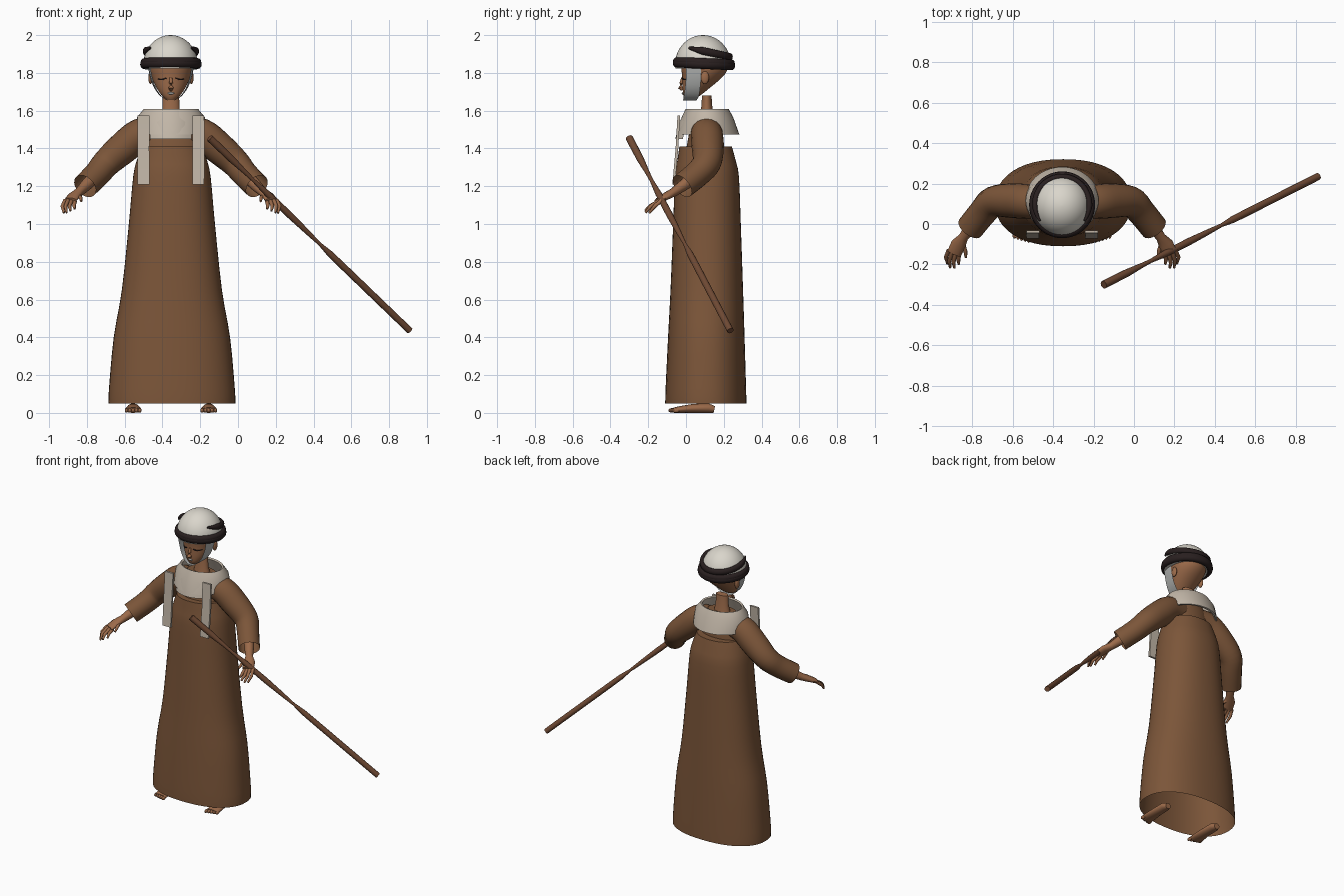
import bpy, bmesh, math
from mathutils import Vector

if "Cube" in bpy.data.objects:
    bpy.data.objects.remove(bpy.data.objects["Cube"])

CX = -0.355  # figure centre line


def material(name, r, g, b):
    m = bpy.data.materials.new(name)
    m.diffuse_color = (r, g, b, 1)
    m.use_nodes = True
    m.node_tree.nodes["Principled BSDF"].inputs["Base Color"].default_value = m.diffuse_color
    return m


ROBE = material("brown cloth", 0.20, 0.092, 0.041)
SKIN = material("skin", 0.33, 0.145, 0.068)
CAP = material("white cloth", 0.70, 0.67, 0.60)
COLLAR = material("cream cloth", 0.54, 0.47, 0.39)
BAND = material("dark cord", 0.022, 0.014, 0.014)
WOOD = material("wood", 0.16, 0.068, 0.034)
CHIN = material("grey cloth", 0.46, 0.47, 0.46)


def finish(name, bm, mat, angle=50):
    bmesh.ops.recalc_face_normals(bm, faces=bm.faces)
    me = bpy.data.meshes.new(name)
    bm.to_mesh(me)
    bm.free()
    ob = bpy.data.objects.new(name, me)
    bpy.context.collection.objects.link(ob)
    me.materials.append(mat)
    bpy.ops.object.select_all(action='DESELECT')
    ob.select_set(True)
    bpy.context.view_layer.objects.active = ob
    bpy.ops.object.shade_smooth_by_angle(angle=math.radians(angle))
    return ob


def loft(name, rings, mat, caps=(True, True), loop=False, closed=True, angle=50):
    """Skin a list of rings; loop joins last ring to first."""
    bm = bmesh.new()
    vs = [[bm.verts.new(p) for p in r] for r in rings]
    n = len(vs[0])
    pairs = list(zip(vs, vs[1:])) + ([(vs[-1], vs[0])] if loop else [])
    for a, b in pairs:
        for i in range(n if closed else n - 1):
            j = (i + 1) % n
            bm.faces.new((a[i], a[j], b[j], b[i]))
    if not loop:
        if caps[0]:
            bm.faces.new(vs[0])
        if caps[1]:
            bm.faces.new(vs[-1])
    return finish(name, bm, mat, angle)


def oval(cx, y0, y1, z, rx, n=40, p=2.0):
    """Super-ellipse ring between two depths."""
    cy, ry, out = (y0 + y1) / 2, (y1 - y0) / 2, []
    for i in range(n):
        a = 2 * math.pi * i / n
        c, s = math.cos(a), math.sin(a)
        out.append((cx + rx * math.copysign(abs(c) ** (2 / p), c),
                    cy + ry * math.copysign(abs(s) ** (2 / p), s), z))
    return out


def tube(name, path, radii, mat, n=16, loop=False, caps=(True, True)):
    """Sweep an oval section (side radius, upright radius) along a path."""
    pts = [Vector(p) for p in path]
    rings, m = [], len(pts)
    for i, p in enumerate(pts):
        a = pts[(i - 1) % m] if loop else pts[max(i - 1, 0)]
        b = pts[(i + 1) % m] if loop else pts[min(i + 1, m - 1)]
        t = (b - a).normalized()
        u = t.cross(Vector((0, 0, 1))).normalized()
        v = u.cross(t)
        r = radii[i] if isinstance(radii, list) else radii
        ru, rv = r if isinstance(r, tuple) else (r, r)
        rings.append([p + u * ru * math.cos(k * math.tau / n) + v * rv * math.sin(k * math.tau / n)
                      for k in range(n)])
    return loft(name, rings, mat, caps, loop)


def smooth_path(pts, steps=5):
    """Catmull-Rom resampling of tuples."""
    out = []
    for i in range(len(pts) - 1):
        a, b, c, d = (pts[max(i - 1, 0)], pts[i], pts[i + 1], pts[min(i + 2, len(pts) - 1)])
        for k in range(steps):
            t = k / steps
            out.append(tuple(0.5 * (2 * q + (r - p) * t + (2 * p - 5 * q + 4 * r - s) * t * t
                                    + (3 * q - p - 3 * r + s) * t ** 3)
                             for p, q, r, s in zip(a, b, c, d)))
    return out + [pts[-1]]


def ball(name, loc, size, mat):
    bm = bmesh.new()
    bmesh.ops.create_uvsphere(bm, u_segments=20, v_segments=12, radius=1)
    for v in bm.verts:
        v.co = Vector(loc) + Vector(a * b for a, b in zip(v.co, size))
    return finish(name, bm, mat)


# Long robe, open at the hem: height, front depth, back depth, half width
robe = [(0.05, -0.11, 0.32, 0.336), (0.13, -0.108, 0.318, 0.333), (0.40, -0.095, 0.31, 0.308),
        (0.65, -0.082, 0.302, 0.265), (1.0, -0.068, 0.29, 0.228), (1.25, -0.058, 0.28, 0.205),
        (1.34, -0.045, 0.262, 0.185), (1.41, -0.035, 0.243, 0.160)]
loft("robe", [oval(CX + 0.005, a, b, z, r, 48, 2.25) for z, a, b, r in smooth_path(robe, 3)],
     ROBE, (False, True))

# Chest between robe and collar
loft("chest", [oval(CX, 0.0, 0.20, 1.39, 0.16), oval(CX, 0.02, 0.19, 1.50, 0.15),
               oval(CX, 0.05, 0.17, 1.57, 0.10)], ROBE)

# Flared collar with a bib in front
loft("collar", [oval(CX, 0.0, 0.225, 1.61, 0.143), oval(CX, -0.02, 0.25, 1.565, 0.180),
                oval(CX, -0.05, 0.282, 1.475, 0.185), oval(CX, -0.04, 0.268, 1.475, 0.175),
                oval(CX, 0.012, 0.212, 1.605, 0.132)], COLLAR, loop=True)
bib = [[(CX + w * k / 6, y + 0.04 * (k / 6) ** 2, z) for k in range(-6, 7)]
       for z, y, w in ((1.61, -0.002, 0.10), (1.54, -0.034, 0.11), (1.45, -0.057, 0.11))]
loft("collar_bib", bib, COLLAR, (False, False), closed=False)

# Neck
loft("neck", [oval(CX, 0.07, 0.15, 1.55, 0.06), oval(CX, 0.08, 0.14, 1.61, 0.046),
              oval(CX, 0.085, 0.135, 1.68, 0.043)], SKIN)

# Arms, hands, feet and hanging straps, mirrored
for s, side in ((-1, "right"), (1, "left")):
    def P(x, y, z):
        return (CX + s * x, y, z)

    arm = [(0.06, 0.105, 1.485, 0.075), (0.16, 0.11, 1.475, 0.085), (0.25, 0.115, 1.405, 0.085),
           (0.34, 0.11, 1.325, 0.076), (0.39, 0.06, 1.265, 0.070), (0.455, -0.02, 1.20, 0.068)]
    arm = smooth_path(arm, 4)
    tube(side + "_sleeve", [P(*a[:3]) for a in arm], [a[3] for a in arm], ROBE, 20,
         caps=(True, False))
    tube(side + "_hand", [P(0.41, 0.04, 1.245), P(0.455, -0.02, 1.20), P(0.487, -0.065, 1.168),
                          P(0.512, -0.10, 1.15), P(0.533, -0.145, 1.125)],
         [0.035, 0.030, 0.024, (0.037, 0.02), (0.036, 0.015)], SKIN, 12)
    fingers = [((0.56, -0.13, 1.125), (0.575, -0.165, 1.095), (0.567, -0.195, 1.058)),
               ((0.545, -0.14, 1.125), (0.558, -0.185, 1.095), (0.553, -0.215, 1.06)),
               ((0.527, -0.145, 1.12), (0.537, -0.19, 1.095), (0.532, -0.217, 1.07)),
               ((0.508, -0.14, 1.12), (0.513, -0.178, 1.10), (0.51, -0.198, 1.08)),
               ((0.492, -0.09, 1.15), (0.478, -0.135, 1.14), (0.475, -0.165, 1.12))]
    for i, f in enumerate(fingers):
        tube(f"{side}_finger_{i + 1}", [P(*q) for q in f], [0.011, 0.010, 0.006], SKIN, 8)
    foot = [(0.15, 0.02, 0.018), (0.12, 0.034, 0.025), (0.04, 0.036, 0.024),
            (-0.03, 0.044, 0.018), (-0.065, 0.044, 0.014)]
    tube(side + "_foot", [P(0.2, y, h) for y, w, h in foot], [(w, h) for y, w, h in foot], SKIN)
    for i in range(5):
        ball(f"{side}_toe_{i + 1}", P(0.165 + 0.0175 * i, -0.073 + 0.005 * i, 0.013),
             (0.0095, 0.02, 0.012), SKIN)
    strap = [(1.575, -0.045, 0.142, -0.01), (1.40, -0.055, 0.144, -0.012), (1.21, -0.072, 0.142, -0.012)]
    loft(side + "_strap", [[P(x - 0.029, y, z), P(x + 0.034, y, z),
                            P(x + 0.034, y + 0.014, z), P(x - 0.029, y + 0.014, z)]
                           for z, y, x, _ in strap], COLLAR, angle=30)
    # Ear and closed eye
    ball(side + "_ear", P(0.108, 0.10, 1.775), (0.012, 0.022, 0.034), SKIN)
    tube(side + "_eyelid", [P(0.025 + 0.011 * k, -0.020 + 0.0022 * k * k, 1.772 - 0.007 * math.sin(k * math.pi / 5))
                            for k in range(6)], (0.004, 0.0035), BAND, 6)

# Head tapering to the chin
head = [(1.66, -0.005, 0.04, 0.026), (1.68, -0.014, 0.075, 0.048), (1.72, -0.018, 0.125, 0.076),
        (1.78, -0.02, 0.195, 0.102), (1.83, -0.025, 0.222, 0.115), (1.90, -0.02, 0.21, 0.11)]
loft("head", [oval(CX, a, b, z, r) for z, a, b, r in smooth_path(head, 3)], SKIN)
tube("nose", [(CX, -0.018, 1.775), (CX, -0.026, 1.745), (CX, -0.03, 1.722), (CX, -0.018, 1.712)],
     [0.007, 0.010, 0.014, 0.010], SKIN, 10)
ball("mouth", (CX, -0.017, 1.692), (0.018, 0.006, 0.006), CHIN)

# Cloth around cheeks and chin
half = [(0.118, 1.835, 0.0, 0.08), (0.108, 1.78, 0.0, 0.08), (0.086, 1.72, -0.005, 0.075),
        (0.054, 1.677, -0.012, 0.068), (0.02, 1.655, -0.015, 0.055)]
half = smooth_path(half, 3)
edge = [(-x, z, a, b) for x, z, a, b in half] + half[::-1]
loft("chin_cloth", [[(CX + x * 0.92, a, z), (CX + x, (a + b) / 2, z), (CX + x * 1.03, b, z)]
                    for x, z, a, b in edge], CHIN, (False, False), closed=False)

# Domed cap
dome = [oval(CX - 0.002, 0.09 - 0.148 * math.cos(a), 0.09 + 0.148 * math.cos(a),
             1.845 + 0.155 * math.sin(a), 0.144 * math.cos(a))
        for a in [math.radians(d) for d in range(-8, 89, 8)]]
loft("cap", dome, CAP)


# Cords wound round the cap; angle 0 is the left side, 90 the back
def cord(name, a0, a1, rx, ry, front, back, r, loop=False):
    n, path = 48, []
    for i in range(n):
        a = math.radians(a0 + (a1 - a0) * i / (n if loop else n - 1))
        k = (1 + math.sin(a)) / 2
        path.append((CX + rx * math.cos(a), 0.095 + ry * math.sin(a), front + (back - front) * k))
    if loop:
        rr = r
    else:
        rr = [(r[0] * w, r[1] * w) for w in [0.35 + 0.65 * min(1, i / 6, (n - 1 - i) / 6) for i in range(n)]]
    tube(name, path, rr, BAND, 12, loop)


cord("lower_cord", 0, 360, 0.142, 0.144, 1.852, 1.838, (0.021, 0.024), True)
cord("crossing_cord", 0, 360, 0.140, 0.143, 1.862, 1.850, (0.021, 0.022), True)
cord("upper_cord", -35, 215, 0.134, 0.138, 1.945, 1.885, (0.015, 0.020))

# Long staff with two narrow waists
A, B = Vector((-0.15, -0.30, 1.455)), Vector((0.91, 0.235, 0.435))
staff = [(0, 0.020), (0.11, 0.019), (0.18, 0.012), (0.22, 0.010), (0.29, 0.017), (0.40, 0.018),
         (0.48, 0.014), (0.55, 0.009), (0.60, 0.017), (0.66, 0.018), (1, 0.018)]
tube("staff", [A.lerp(B, t) for t, r in staff], [r for t, r in staff], WOOD, 12)
